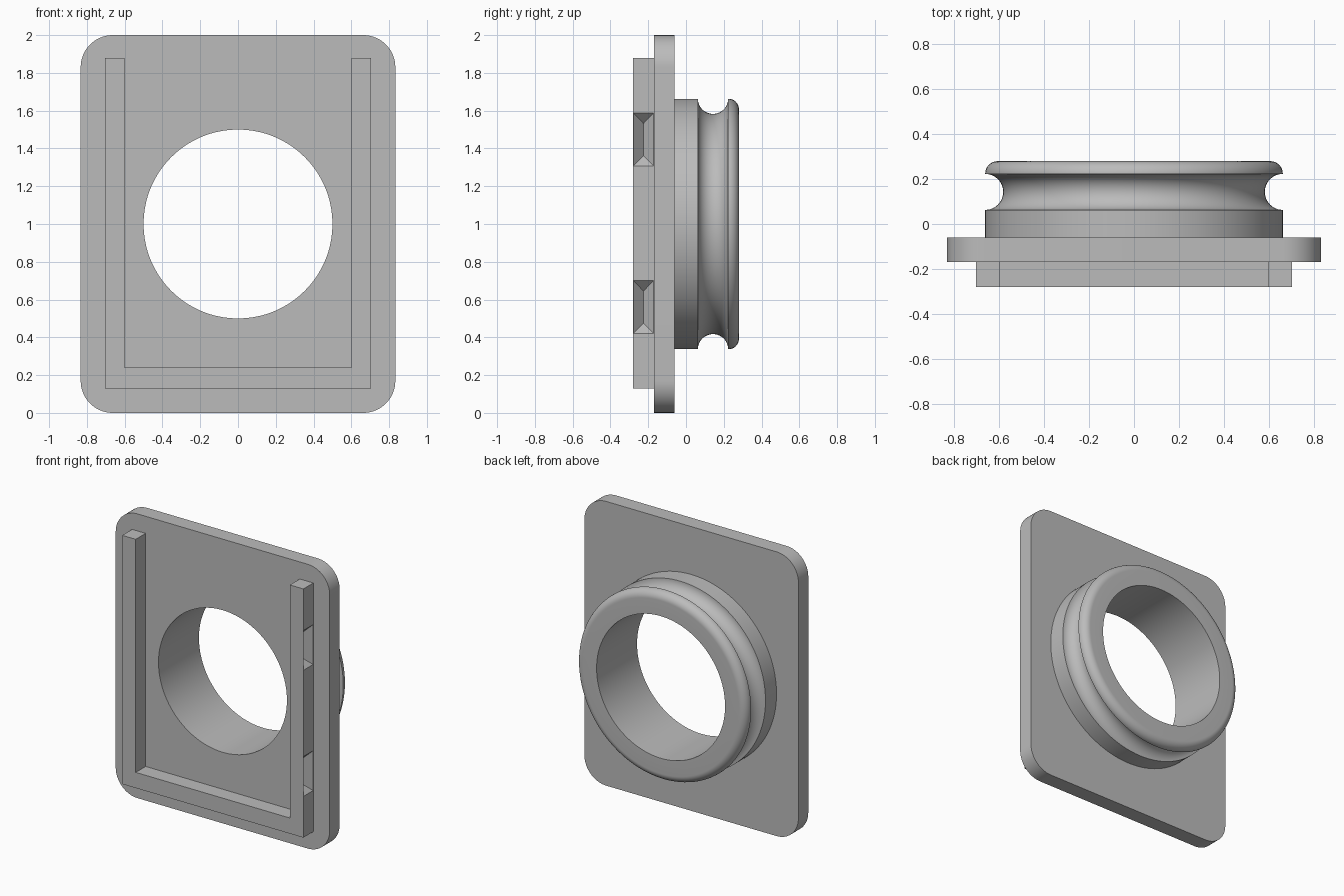
import bpy, bmesh
from math import sin, cos, pi
from mathutils import Vector, Matrix

if "Cube" in bpy.data.objects:
    bpy.data.objects.remove(bpy.data.objects["Cube"], do_unlink=True)

SEGMENTS = 128
HOLE_RADIUS = 0.5
CENTRE = Vector((0, 0, 1))
FRONT, PLATE_FRONT, PLATE_BACK, BACK = -0.28, -0.17, -0.06, 0.28

grey = bpy.data.materials.new("plain grey")
grey.use_nodes = True
grey.diffuse_color = (0.5, 0.5, 0.5, 1)
grey.node_tree.nodes["Principled BSDF"].inputs["Base Color"].default_value = (0.5, 0.5, 0.5, 1)


def make_object(name, bm):
    bmesh.ops.recalc_face_normals(bm, faces=bm.faces)
    mesh = bpy.data.meshes.new(name)
    bm.to_mesh(mesh)
    bm.free()
    mesh.materials.append(grey)
    obj = bpy.data.objects.new(name, mesh)
    bpy.context.collection.objects.link(obj)
    return obj


def slab(name, outline, y0, y1):
    """Extrude an (x, z) outline from y0 to y1."""
    bm = bmesh.new()
    face = bm.faces.new([bm.verts.new((x, y0, z)) for x, z in outline])
    moved = bmesh.ops.extrude_face_region(bm, geom=[face])["geom"]
    verts = [v for v in moved if isinstance(v, bmesh.types.BMVert)]
    bmesh.ops.translate(bm, verts=verts, vec=(0, y1 - y0, 0))
    return make_object(name, bm)


def arc(cx, cy, r, start, end, steps):
    angles = [start + (end - start) * i / steps for i in range(steps + 1)]
    return [(cx + r * cos(a), cy + r * sin(a)) for a in angles]


def activate(obj):
    bpy.ops.object.select_all(action='DESELECT')
    obj.select_set(True)
    bpy.context.view_layer.objects.active = obj


def cut(obj, cutter):
    mod = obj.modifiers.new("cut", 'BOOLEAN')
    mod.operation = 'DIFFERENCE'
    mod.solver = 'EXACT'
    mod.object = cutter
    activate(obj)
    bpy.ops.object.modifier_apply(modifier=mod.name)
    bpy.data.objects.remove(cutter, do_unlink=True)


def smooth(obj):
    activate(obj)
    bpy.ops.object.shade_smooth_by_angle(angle=pi / 6)


# Mounting plate with rounded corners and a round opening
corner = 0.17
half = 0.833 - corner
outline = []
for i, (x, z) in enumerate([(half, 2 - corner), (-half, 2 - corner), (-half, corner), (half, corner)]):
    outline += arc(x, z, corner, i * pi / 2, (i + 1) * pi / 2, 16)
plate = slab("mounting_plate", outline, PLATE_FRONT, PLATE_BACK)
circle = arc(0, 1, HOLE_RADIUS, 0, 2 * pi, SEGMENTS)[:-1]
cut(plate, slab("opening_cutter", circle, -0.5, 0.5))
smooth(plate)

# Collar turned around the opening: step, round groove and rounded lip
outer, lip = 0.663, 0.055
profile = [(HOLE_RADIUS, PLATE_BACK), (outer, PLATE_BACK)]
profile += arc(outer, 0.143, 0.08, -pi / 2, -3 * pi / 2, 24)
profile += arc(outer - lip, BACK - lip, lip, 0, pi / 2, 12)
profile += [(HOLE_RADIUS, BACK)]
bm = bmesh.new()
verts = [bm.verts.new((r, y, 1)) for r, y in profile]
edges = [bm.edges.new((verts[i], verts[(i + 1) % len(verts)])) for i in range(len(verts))]
bmesh.ops.spin(bm, geom=verts + edges, cent=CENTRE, axis=(0, 1, 0),
               angle=2 * pi, steps=SEGMENTS, use_duplicate=False)
bmesh.ops.remove_doubles(bm, verts=bm.verts, dist=0.0002)
smooth(make_object("grooved_collar", bm))

# U-shaped rail on the front
w, wi, top, low, low_in = 0.705, 0.6, 1.88, 0.13, 0.24
rail = slab("front_rail", [(-w, top), (-w, low), (w, low), (w, top),
                           (wi, top), (wi, low_in), (-wi, low_in), (-wi, top)],
            FRONT, PLATE_FRONT)

# Hipped V-shaped pockets in the outer sides of the rail
mid_y, half_y, half_z, depth = -0.225, 0.054, 0.14, 0.055
for side in (-1, 1):
    for z in (0.56, 1.447):
        bm = bmesh.new()
        for sz in (-1, 1):
            bm.verts.new((side * (w - depth), mid_y, z + sz * (half_z - depth)))
            for sy in (-1, 1):
                for x in (w, w + 0.1):
                    bm.verts.new((side * x, mid_y + sy * half_y, z + sz * half_z))
        bmesh.ops.convex_hull(bm, input=bm.verts)
        cut(rail, make_object("pocket_cutter", bm))
